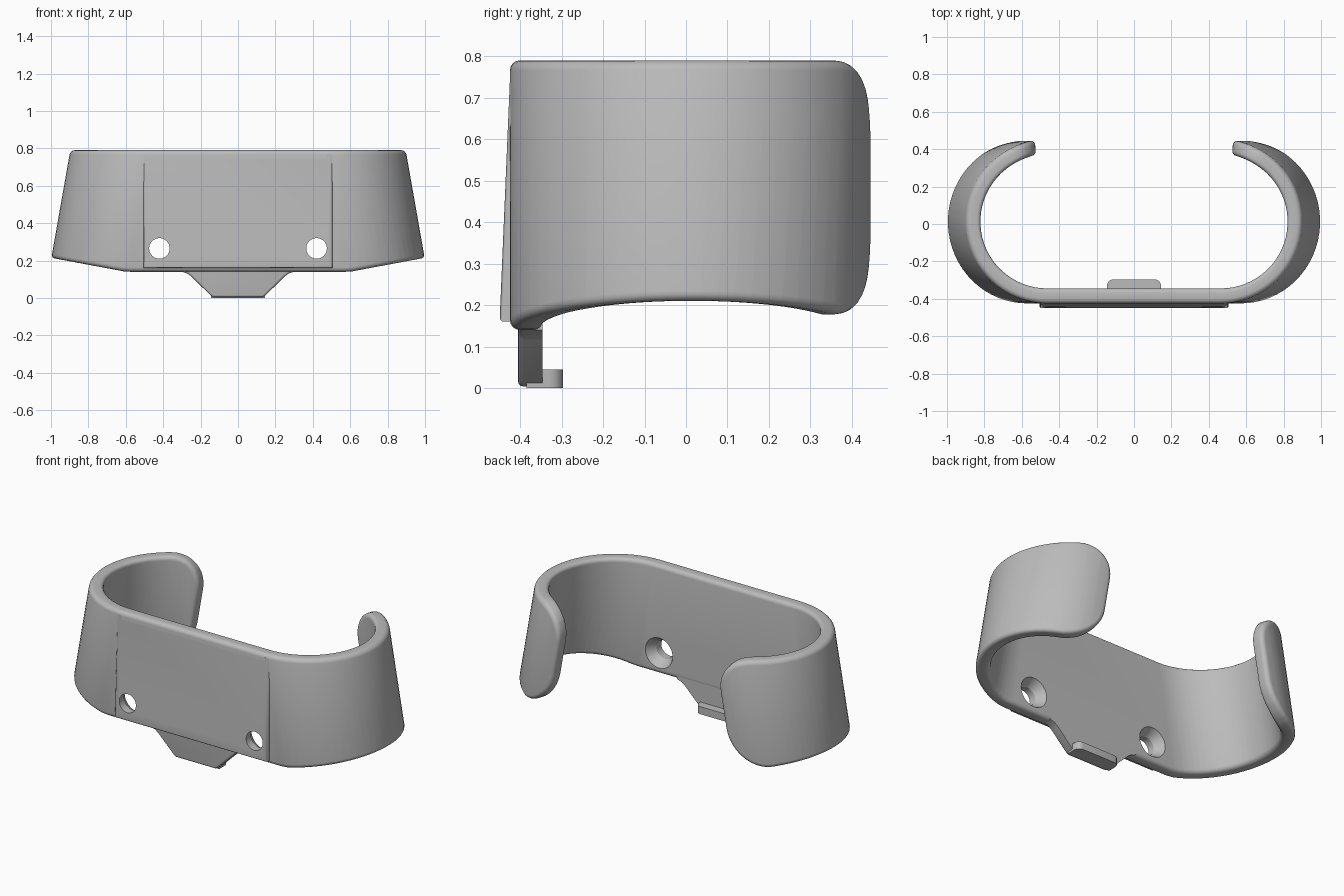
import bpy, bmesh, math
from mathutils import Vector

if "Cube" in bpy.data.objects:
    bpy.data.objects.remove(bpy.data.objects["Cube"])

# Main dimensions
TOP, BASE = 0.79, 0.14           # band heights
FLAT = 0.46                      # half width of the straight front
R_OUT, THICK = 0.437, 0.08       # outer arc radius, wall
R_MID = R_OUT - THICK / 2
Y_MID = 0.0125                   # arc centre
SLOPE = math.tan(math.radians(10))
SWEEP = math.radians(175)
S_END = FLAT + R_MID * SWEEP     # unrolled half length
CORNER = 0.2
STEPS = 32

mat = bpy.data.materials.new("light grey plastic")
mat.use_nodes = True
grey = (0.5, 0.5, 0.5, 1)
mat.diffuse_color = grey
mat.node_tree.nodes["Principled BSDF"].inputs["Base Color"].default_value = grey


def finish(name, bm):
    bmesh.ops.recalc_face_normals(bm, faces=bm.faces[:])
    me = bpy.data.meshes.new(name)
    bm.to_mesh(me)
    bm.free()
    me.materials.append(mat)
    ob = bpy.data.objects.new(name, me)
    bpy.context.collection.objects.link(ob)
    return ob


def slab(outline, y0, y1):
    """Extrude an x-z outline along y."""
    bm = bmesh.new()
    face = bm.faces.new([bm.verts.new((x, y0, z)) for x, z in outline])
    new = bmesh.ops.extrude_face_region(bm, geom=[face])["geom"]
    verts = [g for g in new if isinstance(g, bmesh.types.BMVert)]
    bmesh.ops.translate(bm, verts=verts, vec=(0, y1 - y0, 0))
    bmesh.ops.recalc_face_normals(bm, faces=bm.faces[:])
    return bm


def soften(bm, edges, width, segments=3):
    bmesh.ops.bevel(bm, geom=edges, offset=width, offset_type='OFFSET',
                    segments=segments, profile=0.5, affect='EDGES')


def activate(ob):
    bpy.ops.object.select_all(action='DESELECT')
    ob.select_set(True)
    bpy.context.view_layer.objects.active = ob


# Band: unrolled flat plate, rounded, sliced and then wrapped into a flared C
def lower_edge(s):
    if s <= FLAT:
        return BASE
    px = FLAT + R_OUT * math.sin((s - FLAT) / R_MID)
    z = (BASE + SLOPE * (px + TOP * SLOPE - 0.6)) / (1 + SLOPE ** 2)
    return max(BASE, z)


stations = [FLAT + R_MID * SWEEP * i / STEPS for i in range(STEPS)]
start = S_END - CORNER
half = [(s, lower_edge(s)) for s in stations if s < start - 0.01]
low = lower_edge(start)
arc = [math.pi / 2 * i / 10 for i in range(11)]
half += [(start + CORNER * math.sin(a), low + CORNER * (1 - math.cos(a))) for a in arc]
half += [(start + CORNER * math.cos(a), TOP - CORNER * (1 - math.sin(a))) for a in arc]
outline = half + [(-s, z) for s, z in reversed(half)]

bm = slab(outline, 0, THICK)
rim = [e for e in bm.edges if abs(e.verts[0].co.y - e.verts[1].co.y) < 1e-5]
soften(bm, rim, 0.024, 4)
for s in stations:
    for side in (-1, 1):
        bmesh.ops.bisect_plane(bm, geom=bm.verts[:] + bm.edges[:] + bm.faces[:],
                               dist=1e-5, plane_co=(side * s, 0, 0), plane_no=(1, 0, 0))
for v in bm.verts:
    s, w, z = v.co
    flare = SLOPE * (TOP - z)
    if abs(s) <= FLAT:
        v.co = (s * (1 + flare / FLAT), Y_MID - R_OUT + w, z)
    else:
        a = (abs(s) - FLAT) / R_MID
        r = R_OUT - w
        x = FLAT + flare + r * math.sin(a)
        v.co = (math.copysign(x, s), Y_MID - r * math.cos(a), z)
band = finish("clip_band", bm)

# Wedge-shaped mounting plate on the front
y_front = Y_MID - R_OUT
bm = slab([(-0.505, 0.16), (0.505, 0.16), (0.505, 0.77), (-0.505, 0.77)],
          y_front - 0.025, y_front + 0.04)
for v in bm.verts:
    if v.co.y < y_front and v.co.z > 0.5:
        v.co.y = y_front + 0.001
edges = [e for e in bm.edges
         if min(v.co.z for v in e.verts) < 0.5 and max(v.co.y for v in e.verts) < y_front + 0.01]
soften(bm, edges, 0.01)
plate = finish("mounting_plate", bm)

# Tapered tab hanging below the front
side = [(0.13, 0.004), (0.145, 0.012), (0.25, 0.115), (0.27, 0.13), (0.3, 0.14), (0.3, 0.165)]
bm = slab(side + [(-x, z) for x, z in reversed(side)], -0.405, -0.3455)
edges = [e for e in bm.edges if min(v.co.z for v in e.verts) < 0.13
         and max(v.co.y for v in e.verts) < -0.4]
soften(bm, edges, 0.012)
tab = finish("lower_tab", bm)

# Small hooked foot at the tab's lower end
bm = slab([(-0.145, 0), (0.145, 0), (0.145, 0.045), (-0.145, 0.045)], -0.385, -0.296)
edges = [e for e in bm.edges
         if all(v.co.y > -0.3 for v in e.verts)
         and abs(e.verts[0].co.z - e.verts[1].co.z) > 0.01]
soften(bm, edges, 0.035, 5)
foot = finish("tab_foot", bm)


# Countersunk screw holes
def drill(targets, x, z):
    bm = bmesh.new()
    profile = [(-0.6, 0.055), (-0.4, 0.055), (-0.345, 0.09), (-0.28, 0.09)]
    n = 40
    rings = [[bm.verts.new((x + r * math.cos(math.tau * i / n), y,
                            z + r * math.sin(math.tau * i / n))) for i in range(n)]
             for y, r in profile]
    for a, b in zip(rings, rings[1:]):
        for i in range(n):
            j = (i + 1) % n
            bm.faces.new((a[i], a[j], b[j], b[i]))
    bm.faces.new(rings[0])
    bm.faces.new(rings[-1])
    cutter = finish("hole_cutter", bm)
    cutter.hide_render = True
    for ob in targets:
        mod = ob.modifiers.new("hole", 'BOOLEAN')
        mod.operation = 'DIFFERENCE'
        mod.solver = 'EXACT'
        mod.object = cutter
        activate(ob)
        bpy.ops.object.modifier_apply(modifier=mod.name)
    bpy.data.objects.remove(cutter)


for x in (-0.42, 0.42):
    drill((band, plate), x, 0.265)

for ob in (band, plate, tab, foot):
    activate(ob)
    bpy.ops.object.shade_smooth_by_angle(angle=math.radians(32))
